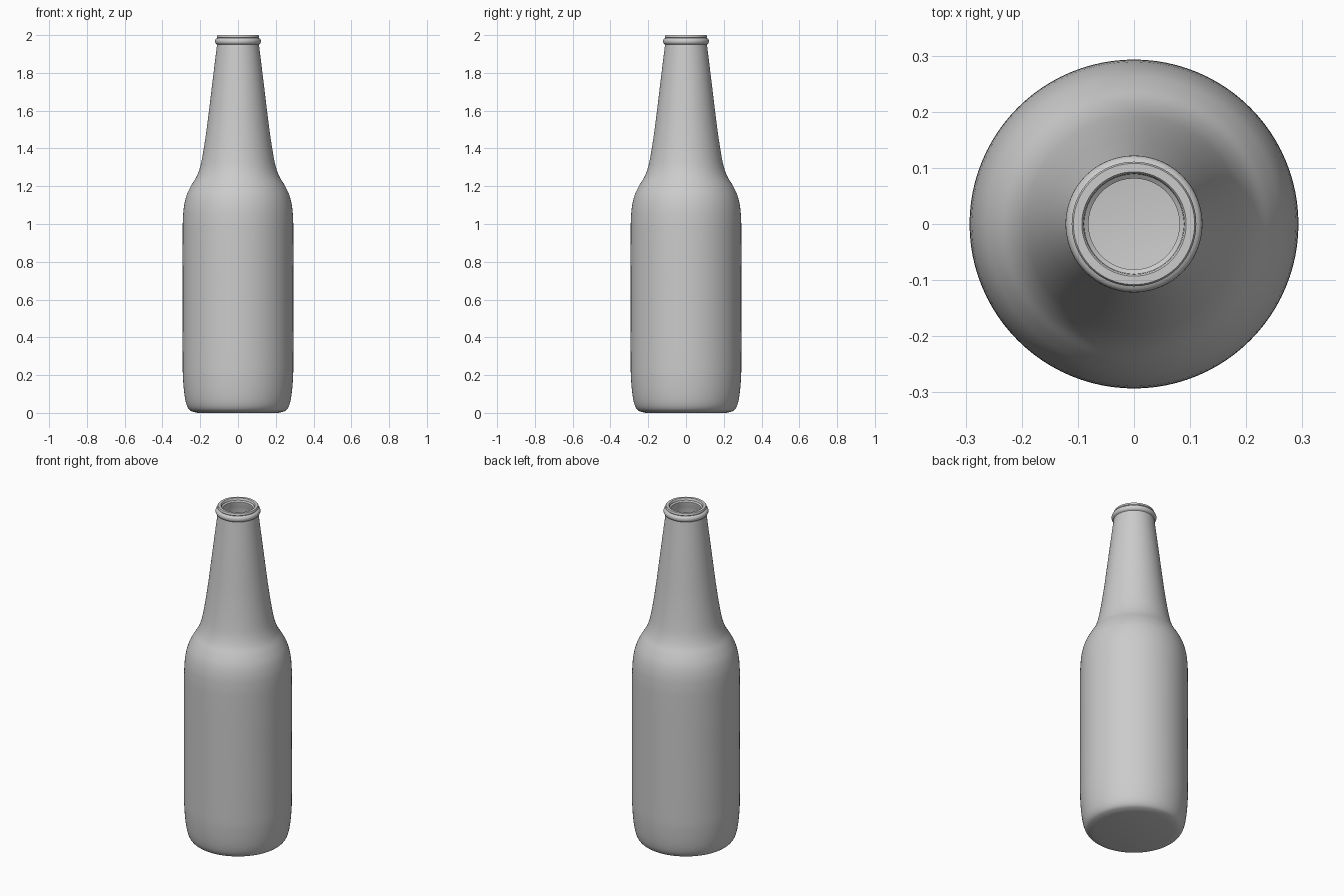
import bpy, bmesh, math

if "Cube" in bpy.data.objects:
    bpy.data.objects.remove(bpy.data.objects["Cube"])

SEGMENTS = 96
WALL = 0.022


def smooth_curve(points, steps=4):
    """Catmull-Rom curve through the profile points."""
    pts = [points[0]] + points + [points[-1]]
    out = []
    for a, b, c, d in zip(pts, pts[1:], pts[2:], pts[3:]):
        for i in range(steps):
            t = i / steps
            out.append(tuple(
                0.5 * (2 * q + (r - p) * t + (2 * p - 5 * q + 4 * r - s) * t * t
                       + (3 * q - p - 3 * r + s) * t ** 3)
                for p, q, r, s in zip(a, b, c, d)))
    return out + [points[-1]]


def lathe(name, profile):
    """Revolve (radius, height) points around z; end points lie on the axis."""
    bm = bmesh.new()
    verts = [bm.verts.new((r, 0, z)) for r, z in profile]
    edges = [bm.edges.new(pair) for pair in zip(verts, verts[1:])]
    bmesh.ops.spin(bm, geom=verts + edges, cent=(0, 0, 0), axis=(0, 0, 1),
                   angle=math.tau, steps=SEGMENTS, use_duplicate=False)
    bmesh.ops.remove_doubles(bm, verts=bm.verts, dist=1e-5)
    bmesh.ops.recalc_face_normals(bm, faces=bm.faces)
    mesh = bpy.data.meshes.new(name)
    bm.to_mesh(mesh)
    bm.free()
    obj = bpy.data.objects.new(name, mesh)
    bpy.context.collection.objects.link(obj)
    bpy.context.view_layer.objects.active = obj
    obj.select_set(True)
    bpy.ops.object.shade_smooth_by_angle(angle=math.radians(40))
    return obj


# Outer wall: rounded base, straight body, shoulder, tapering neck
outer = smooth_curve([
    (0.235, 0.005), (0.257, 0.016), (0.273, 0.045), (0.284, 0.10), (0.291, 0.18),
    (0.293, 0.27), (0.293, 0.60), (0.293, 0.95), (0.291, 1.04), (0.285, 1.10),
    (0.271, 1.155), (0.247, 1.205), (0.220, 1.25), (0.201, 1.30), (0.188, 1.36),
    (0.175, 1.44), (0.161, 1.54), (0.144, 1.68), (0.127, 1.82), (0.111, 1.95)])

# Rounded bead below the mouth, then the lip
bead = [(0.110 + 0.012 * math.cos(a), 1.967 + 0.016 * math.sin(a))
        for a in (math.radians(-80 + 20 * i) for i in range(9))]
lip = [(0.108, 1.985), (0.111, 1.988), (0.111, 1.996), (0.108, 2.0),
       (0.093, 2.0), (0.090, 1.997), (0.089, 1.988), (0.081, 1.982), (0.081, 1.975)]

# Inner wall follows the outer one at wall thickness
inner = [(r - WALL, max(z, 0.025)) for r, z in reversed(outer) if z > 0.02]

lathe("bottle", [(0, 0), (0.215, 0)] + outer + bead + lip + inner + [(0, 0.025)])
